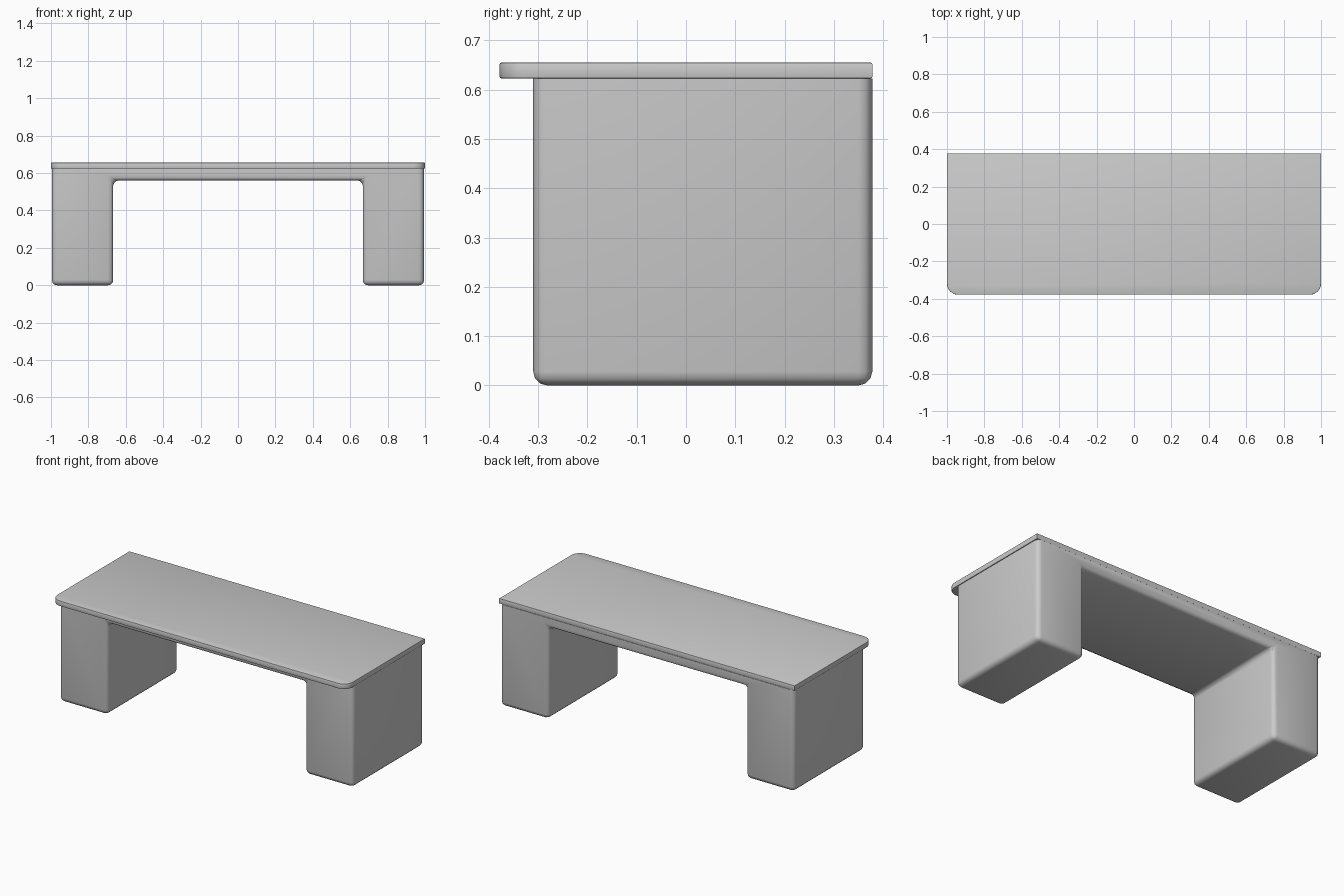
import bpy, bmesh, math

if "Cube" in bpy.data.objects:
    bpy.data.objects.remove(bpy.data.objects["Cube"])

BASE_TOP, TOP = 0.623, 0.655


def finish(bm, name):
    bmesh.ops.recalc_face_normals(bm, faces=bm.faces)
    mesh = bpy.data.meshes.new(name)
    bm.to_mesh(mesh)
    bm.free()
    obj = bpy.data.objects.new(name, mesh)
    bpy.context.collection.objects.link(obj)
    bpy.ops.object.select_all(action='DESELECT')
    obj.select_set(True)
    bpy.context.view_layer.objects.active = obj
    bpy.ops.object.shade_smooth_by_angle(angle=math.radians(35))
    return obj


def prism(points, offset):
    bm = bmesh.new()
    face = bm.faces.new([bm.verts.new(p) for p in points])
    ext = bmesh.ops.extrude_face_region(bm, geom=[face])
    moved = [g for g in ext["geom"] if isinstance(g, bmesh.types.BMVert)]
    bmesh.ops.translate(bm, verts=moved, vec=offset)
    bmesh.ops.recalc_face_normals(bm, faces=bm.faces)
    return bm


# Bridge-shaped base: two block legs joined by a thin span, rounded below the top
half = [(0.995, BASE_TOP), (0.995, 0), (0.667, 0), (0.667, 0.56)]
profile = half + [(-x, z) for x, z in reversed(half)]
bm = prism([(x, -0.31, z) for x, z in profile], (0, 0.688, 0))
soft = [e for e in bm.edges if min(v.co.z for v in e.verts) < BASE_TOP - 0.01]
bmesh.ops.bevel(bm, geom=soft, offset=0.028, segments=3, profile=0.5,
                affect='EDGES', clamp_overlap=True)
finish(bm, "desk_base")

# Desktop slab: front corners rounded, back corners square
r, w, d = 0.06, 1.0, 0.378
arc = [(w - r + r * math.cos(a), -d + r - r * math.sin(a))
       for a in (math.pi / 2 * i / 8 for i in range(9))]
right = [(w, d)] + arc
outline = right + [(-x, y) for x, y in reversed(right)]
bm = prism([(x, y, BASE_TOP) for x, y in outline], (0, 0, TOP - BASE_TOP))
rim = [e for e in bm.edges if abs(e.verts[0].co.z - e.verts[1].co.z) < 1e-5]
bmesh.ops.bevel(bm, geom=rim, offset=0.003, segments=2, profile=0.5,
                affect='EDGES', clamp_overlap=True)
finish(bm, "desk_top")
